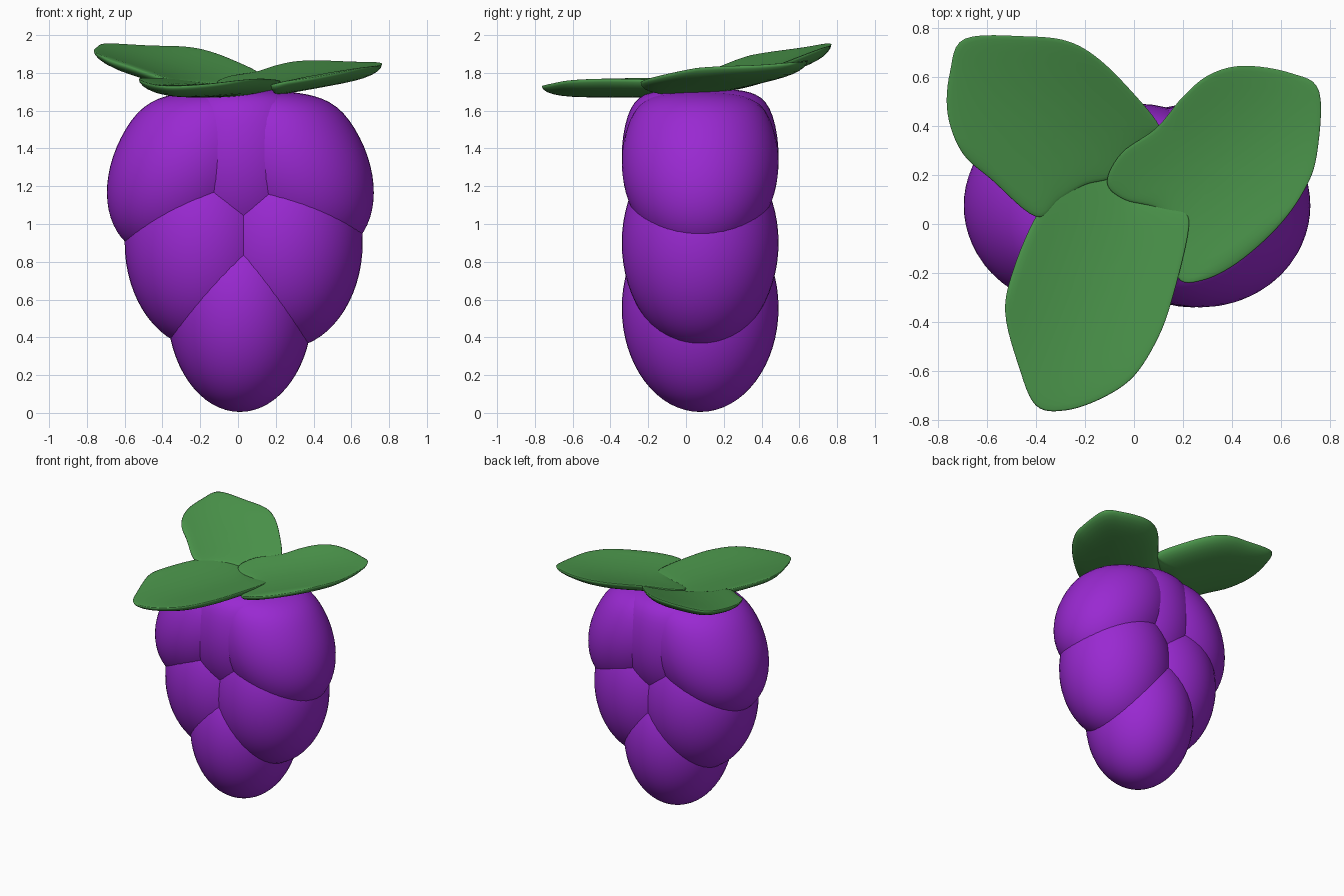
import bpy, bmesh, math
from mathutils import Matrix, Vector

if "Cube" in bpy.data.objects:
    bpy.data.objects.remove(bpy.data.objects["Cube"])


def material(name, color):
    m = bpy.data.materials.new(name)
    m.diffuse_color = color
    m.use_nodes = True
    m.node_tree.nodes["Principled BSDF"].inputs["Base Color"].default_value = m.diffuse_color
    return m


purple = material("purple_skin", (0.32, 0.022, 0.64, 1))
green = material("leaf_green", (0.07, 0.30, 0.07, 1))


def finish(bm, name, mat):
    bmesh.ops.recalc_face_normals(bm, faces=bm.faces)
    for f in bm.faces:
        f.smooth = True
    me = bpy.data.meshes.new(name)
    bm.to_mesh(me)
    bm.free()
    me.materials.append(mat)
    ob = bpy.data.objects.new(name, me)
    bpy.context.collection.objects.link(ob)
    return ob


# Berries: tilted ellipsoids, softly flattened under the leaves
def berry(name, x, z, tilt=0.0, rx=0.42, rz=0.56):
    bm = bmesh.new()
    bmesh.ops.create_uvsphere(bm, u_segments=48, v_segments=32, radius=1)
    bm.transform(Matrix.Translation((x, 0.075, z))
                 @ Matrix.Rotation(math.radians(tilt), 4, 'Y')
                 @ Matrix.Diagonal((rx, 0.415, rz, 1)))
    for v in bm.verts:
        if v.co.z > 1.5:
            v.co.z = 1.5 + 0.23 * math.tanh((v.co.z - 1.5) / 0.23)
    finish(bm, name, purple)


berry("bottom_berry", 0.01, 0.555, rx=0.385, rz=0.55)
berry("middle_berry_left", -0.18, 0.90)
berry("middle_berry_right", 0.24, 0.90)
berry("top_berry_centre", 0.02, 1.36)
berry("top_berry_left", -0.245, 1.325, 35, 0.39, 0.55)
berry("top_berry_right", 0.27, 1.325, -35, 0.39, 0.55)


# Leaves: smooth outline on a tilted plane, bent into a shallow trough along
# the line from the tip, with a thick rounded underside
def smooth_loop(pts, steps=6):
    p = [Vector(q) for q in pts]
    n = len(p)
    out = []
    for i in range(n):
        a, b, c, d = p[i - 1], p[i], p[(i + 1) % n], p[(i + 2) % n]
        for k in range(steps):
            t = k / steps
            out.append(0.5 * (2 * b + (c - a) * t + (2 * a - 5 * b + 4 * c - d) * t * t
                              + (3 * b - a - 3 * c + d) * t ** 3))
    return out


def leaf(name, outline, tip, plane, cup=0.04, thick=0.06, rings=10):
    loop = smooth_loop(outline)
    mid = sum(loop, Vector((0, 0))) / len(loop)
    axis = (Vector(tip) - mid).normalized()
    a, b, c = plane
    bm = bmesh.new()

    def point(p, r, depth):
        q = mid + (p - mid) * r
        side = min(1, abs(axis.cross(q - mid)) / 0.32)
        z = a + b * q.x + c * q.y - cup * (1 - side ** 2)
        return bm.verts.new((q.x, q.y, z - depth * math.sqrt(1 - r ** 6)))

    n = len(loop)
    rim = [point(p, 1, 0) for p in loop]
    for depth in (-0.008, thick):
        prev = rim
        for k in range(1, rings):
            r = math.cos(k / rings * math.pi / 2)
            ring = [point(p, r, depth) for p in loop]
            for i in range(n):
                j = (i + 1) % n
                bm.faces.new((prev[i], prev[j], ring[j], ring[i]))
            prev = ring
        centre = point(mid, 0, depth)
        for i in range(n):
            bm.faces.new((prev[i], prev[(i + 1) % n], centre))
    finish(bm, name, green)


leaf("front_leaf",
     [(-.40, -.74), (-.28, -.76), (-.13, -.71), (0, -.62), (.10, -.46), (.16, -.29),
      (.22, -.04), (.21, .05), (.14, .08), (0, .10), (-.10, .19), (-.20, .215),
      (-.30, .16), (-.40, .03), (-.49, -.18), (-.525, -.36), (-.47, -.58)],
     (-.34, -.75), (1.77, 0, 0))
leaf("right_leaf",
     [(-.11, .17), (-.05, .29), (.09, .39), (.20, .52), (.31, .61), (.45, .645),
      (.64, .615), (.755, .54), (.745, .28), (.69, .13), (.58, -.02), (.42, -.16),
      (.28, -.23), (.18, -.22), (.18, -.05), (.10, .06), (-.04, .10)],
     (.75, .54), (1.76, .09, .12))
leaf("left_leaf",
     [(.10, .405), (0, .53), (-.14, .67), (-.27, .745), (-.44, .765), (-.69, .755),
      (-.75, .62), (-.76, .45), (-.70, .29), (-.58, .18), (-.40, .03), (-.30, .10),
      (-.20, .16), (-.09, .19), (-.02, .27), (.08, .36)],
     (-.70, .75), (1.722, -.112, .26))
